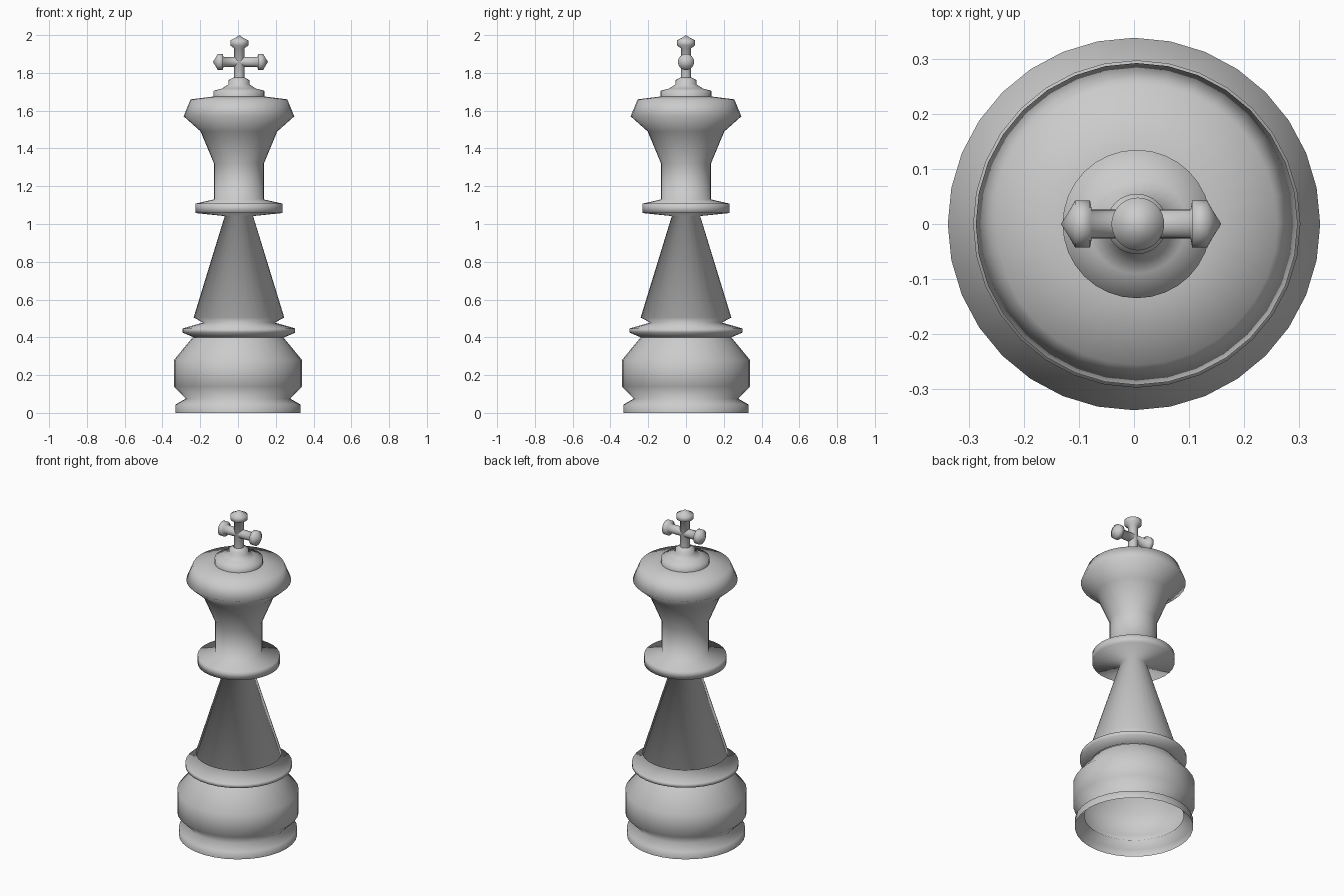
import bpy, bmesh, math
from mathutils import Matrix, Vector

if "Cube" in bpy.data.objects:
    bpy.data.objects.remove(bpy.data.objects["Cube"])

SEG = 32


def lathe(name, profile, matrix=Matrix.Identity(4)):
    """Revolve (radius, height) points round local z; radius 0 makes a tip."""
    bm = bmesh.new()
    rings = []
    for r, z in profile:
        if r == 0:
            rings.append([bm.verts.new((0, 0, z))] * SEG)
        else:
            rings.append([bm.verts.new((r * math.cos(2 * math.pi * i / SEG),
                                        r * math.sin(2 * math.pi * i / SEG), z))
                          for i in range(SEG)])
    for a, b in zip(rings, rings[1:]):
        for i in range(SEG):
            j = (i + 1) % SEG
            corners = list(dict.fromkeys((a[i], a[j], b[j], b[i])))
            bm.faces.new(corners).smooth = True
    bm.transform(matrix)
    mesh = bpy.data.meshes.new(name)
    bm.to_mesh(mesh)
    bm.free()
    obj = bpy.data.objects.new(name, mesh)
    bpy.context.collection.objects.link(obj)
    return obj


shift = Matrix.Translation((0.005, 0, 0))

# Hollow base with foot rim and rounded drum
lathe("base", [(0.33, 0), (0.33, 0.045), (0.277, 0.075), (0.339, 0.14),
               (0.339, 0.28), (0.24, 0.40)])

# Lower collar, tapering stem, middle collar, neck and flared head
lathe("body", [(0.24, 0.40), (0.298, 0.425), (0.298, 0.447), (0.19, 0.478),
               (0.24, 0.505), (0.075, 1.042), (0.23, 1.058), (0.23, 1.108),
               (0.132, 1.13), (0.132, 1.32), (0.203, 1.49), (0.293, 1.57),
               (0.256, 1.66), (0.135, 1.675)], shift)

# Stepped cap on the head
lathe("cap", [(0.135, 1.67), (0.135, 1.705), (0.09, 1.717), (0.055, 1.74),
              (0.055, 1.762), (0.03, 1.775)], shift)

# Cross: upright and two arms, each a rod ending in a pointed knob
lathe("cross_upright", [(0.027, 1.765), (0.027, 1.93), (0.048, 1.945),
                        (0.048, 1.972), (0.022, 1.985), (0, 2.0)],
      Matrix.Translation((0.007, 0, 0)))
arm = [(0.026, 0), (0.026, 0.09), (0.043, 0.093), (0.043, 0.12),
       (0.022, 0.132), (0, 0.146)]
for side, sign in (("left", -1), ("right", 1)):
    lathe("cross_arm_" + side, arm,
          Matrix.Translation((0.013, 0, 1.858))
          @ Matrix.Rotation(sign * math.pi / 2, 4, 'Y'))
